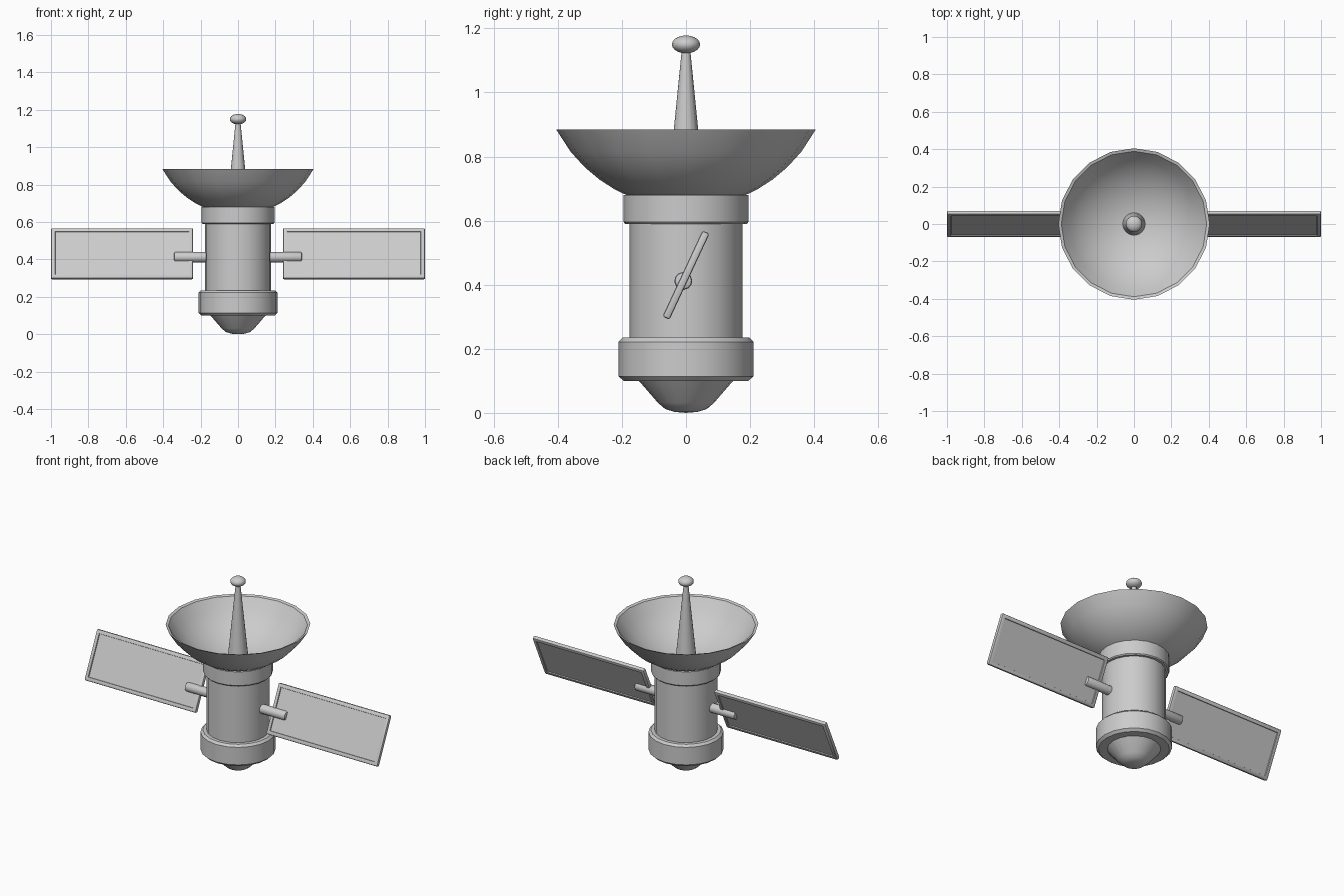
import bpy, bmesh, math
from mathutils import Matrix, Vector

if "Cube" in bpy.data.objects:
    bpy.data.objects.remove(bpy.data.objects["Cube"])

SIDES = 20
TILT = math.radians(-25)
HUB_Z = 0.43


def finish(name, bm, angle=35):
    bmesh.ops.recalc_face_normals(bm, faces=bm.faces)
    mesh = bpy.data.meshes.new(name)
    bm.to_mesh(mesh)
    bm.free()
    ob = bpy.data.objects.new(name, mesh)
    bpy.context.collection.objects.link(ob)
    bpy.ops.object.select_all(action='DESELECT')
    ob.select_set(True)
    bpy.context.view_layer.objects.active = ob
    bpy.ops.object.shade_smooth_by_angle(angle=math.radians(angle))
    return ob


def lathe(name, profile, sides=SIDES, angle=35):
    """Revolve (radius, z) points about the z axis."""
    bm = bmesh.new()
    verts = [bm.verts.new((r, 0, z)) for r, z in profile]
    edges = [bm.edges.new(p) for p in zip(verts, verts[1:])]
    bmesh.ops.spin(bm, geom=verts + edges, cent=(0, 0, 0), axis=(0, 0, 1),
                   angle=math.tau, steps=sides, use_duplicate=False)
    bmesh.ops.remove_doubles(bm, verts=bm.verts, dist=1e-4)
    return finish(name, bm, angle)


def mirrored_on_hub(ob):
    ob.location.z = HUB_Z
    ob.rotation_euler.x = TILT
    ob.modifiers.new("other_side", 'MIRROR').use_axis[0] = True


# Body: nose, base ring, cylinder and collar
lathe("nose", [(0, 0), (0.035, 0.003), (0.065, 0.012), (0.088, 0.032),
               (0.147, 0.1), (0.147, 0.12), (0, 0.12)])
lathe("base_ring", [(0, 0.1), (0.195, 0.1), (0.21, 0.114), (0.21, 0.222),
                    (0.197, 0.235), (0, 0.235)], angle=25)
lathe("body", [(0, 0.2), (0.176, 0.2), (0.176, 0.62), (0, 0.62)])
lathe("collar", [(0.15, 0.59), (0.19, 0.59), (0.195, 0.596),
                 (0.195, 0.68), (0.15, 0.68)], angle=25)

# Dish: thin spherical bowl with a narrow rim
def bowl(radius, apex, rim):
    return [(rim * i / 9, apex + radius - math.sqrt(radius**2 - (rim * i / 9)**2))
            for i in range(10)]

lathe("dish", bowl(0.458, 0.64, 0.405) + [(0.399, 0.881)]
      + bowl(0.45, 0.655, 0.389)[::-1], angle=40)

# Antenna: tapered mast with a flattened ball
lathe("antenna_mast", [(0, 0.645), (0.062, 0.645), (0.0135, 1.13), (0, 1.13)], 16)
lathe("antenna_tip", [(0.044 * math.sin(math.pi * i / 10),
                       1.15 - 0.028 * math.cos(math.pi * i / 10))
                      for i in range(11)], 16, 60)

# Solar panels: rounded slab with recessed faces, mirrored
bm = bmesh.new()
bmesh.ops.create_cube(bm, size=1, matrix=Matrix.Translation((0.62, 0, 0))
                      @ Matrix.Diagonal((0.76, 0.024, 0.296, 1)))
bmesh.ops.bevel(bm, geom=bm.edges[:], offset=0.007, segments=2, profile=0.5,
                affect='EDGES')
bm.normal_update()
for f in [f for f in bm.faces if f.calc_area() > 0.1]:
    n = f.normal.copy()
    bmesh.ops.inset_region(bm, faces=[f], thickness=0.021)
    bmesh.ops.inset_region(bm, faces=[f], thickness=0.002)
    bmesh.ops.translate(bm, verts=f.verts[:], vec=-n * 0.006)
mirrored_on_hub(finish("solar_panel", bm, 30))

# Panel arms: short rods with a chamfered tip, mirrored
bm = bmesh.new()
bmesh.ops.create_cone(bm, cap_ends=True, segments=12, radius1=0.028, radius2=0.028,
                      depth=0.19, matrix=Matrix.Translation((0.247, 0, -0.02))
                      @ Matrix.Rotation(math.pi / 2, 4, 'Y'))
tip = [e for e in bm.edges if all(v.co.x > 0.3 for v in e.verts)]
bmesh.ops.bevel(bm, geom=tip, offset=0.009, segments=2, profile=0.5, affect='EDGES')
mirrored_on_hub(finish("panel_arm", bm, 40))
